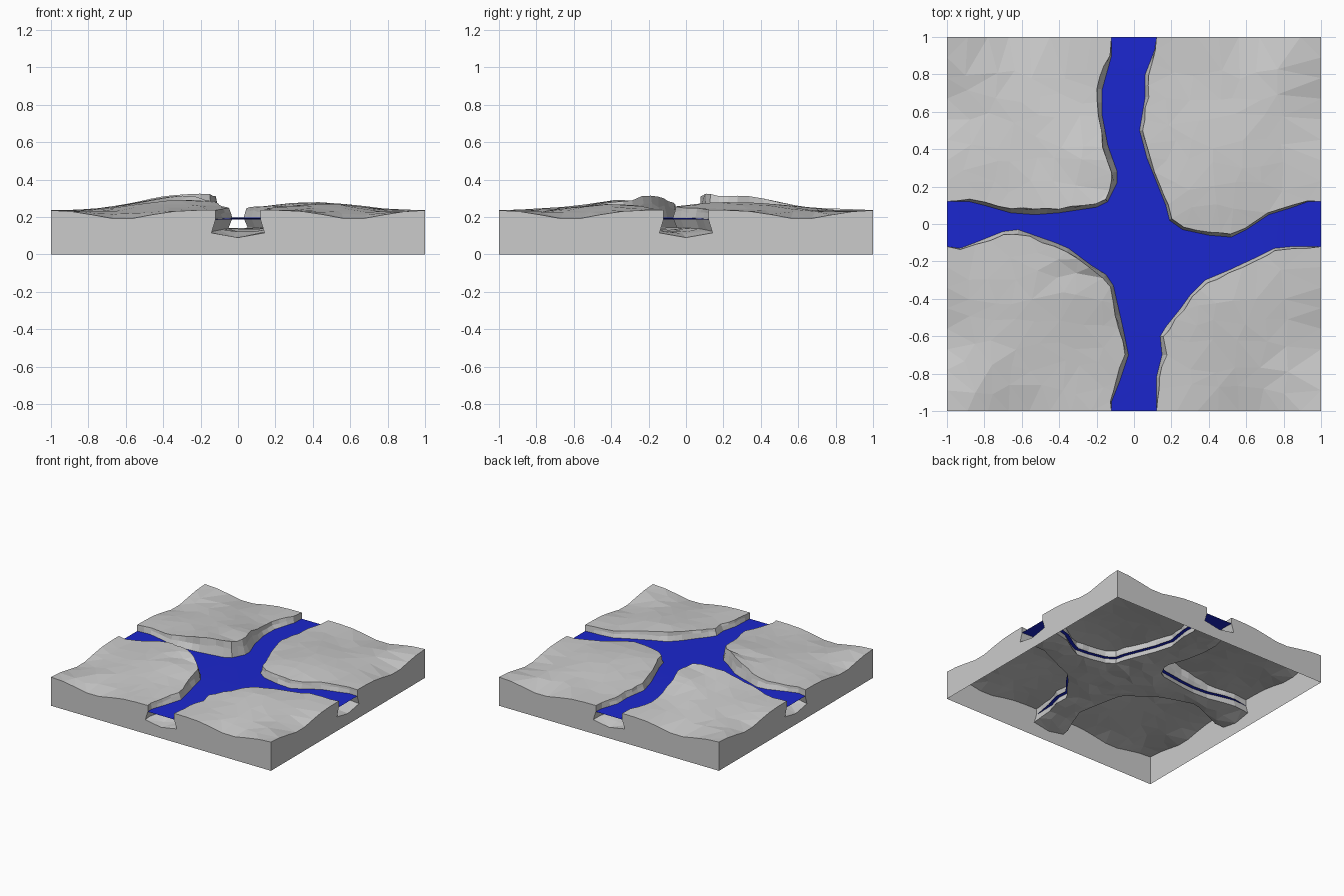
import bpy, bmesh, math, random
from mathutils import Vector, noise
from mathutils.geometry import delaunay_2d_cdt

random.seed(4)
if "Cube" in bpy.data.objects:
    bpy.data.objects.remove(bpy.data.objects["Cube"], do_unlink=True)

WATER_Z, BED_EDGE, BED_Z = 0.186, 0.115, 0.09
GAP, UNDERCUT = 0.12, 0.022


def material(name, color):
    mat = bpy.data.materials.new(name)
    mat.use_nodes = True
    mat.diffuse_color = (*color, 1)
    node = next(n for n in mat.node_tree.nodes if n.type == 'BSDF_PRINCIPLED')
    node.inputs["Base Color"].default_value = (*color, 1)
    node.inputs["Roughness"].default_value = 0.9
    return mat


rock = material("pale_rock", (0.6, 0.6, 0.6))
blue = material("river_blue", (0.011, 0.02, 0.62))

# Shorelines at water level with rim setback; land lies to the left of travel
shores = {
    "back_right": ([(-1, .12), (-.88, .12), (-.8, .1), (-.66, .06), (-.53, .05), (-.4, .06),
                    (-.2, .09), (-.14, .12), (-.09, .22), (-.09, .28), (-.14, .42),
                    (-.17, .58), (-.17, .72), (-.12, .9), (-.12, 1)], 0.024),
    "back_left": ([(.12, 1), (.11, .93), (.06, .8), (.06, .68), (.03, .5), (.07, .35),
                   (.13, .2), (.17, .1), (.19, .02), (.26, -.03), (.4, -.06), (.52, -.07),
                   (.6, -.03), (.72, .05), (.85, .09), (.93, .12), (1, .12)], 0.014),
    "front_left": ([(1, -.12), (.85, -.12), (.75, -.13), (.65, -.18), (.5, -.25), (.38, -.3),
                    (.3, -.38), (.25, -.45), (.17, -.55), (.14, -.6), (.15, -.7),
                    (.12, -.82), (.12, -1)], 0.02),
    "front_right": ([(-.12, -1), (-.12, -.95), (-.08, -.85), (-.03, -.7), (-.06, -.55),
                     (-.09, -.42), (-.11, -.33), (-.15, -.27), (-.23, -.22), (-.35, -.13),
                     (-.42, -.1), (-.62, -.03), (-.7, -.04), (-.85, -.1), (-.93, -.13),
                     (-1, -.12)], 0.02),
}

# Hills as x, y, height, spread
hills = [(-.2, .2, .078, .42), (-.25, -.3, .052, .38), (.42, .3, .043, .35), (.45, -.4, .033, .3)]


def inner(x, y):
    """One in the middle of the tile, falling to zero at its edges."""
    return 1 - max(abs(x), abs(y)) ** 4


def ground(x, y):
    """Rolling land that settles to one repeating wave along the tile edge."""
    m, t = max(abs(x), abs(y)), min(abs(x), abs(y))
    z = 0.237 - 0.048 * math.exp(-((t - .62) / .2) ** 2) * m ** 5
    for hx, hy, height, spread in hills:
        if hx * x > 0 and hy * y > -0.05:
            z += inner(x, y) * height * math.exp(-((x - hx) ** 2 + (y - hy) ** 2) / spread ** 2)
    return z + inner(x, y) * 0.012 * noise.noise(Vector((x * 4, y * 4, 2)))


def water_height(x, y, rim=True):
    return WATER_Z + 0.01 * inner(x, y)


def bed_height(x, y, rim=True):
    """Shallow V at the tile edge, shallower water toward the middle."""
    at_middle = min(abs(x), abs(y)) < 0.01 and max(abs(x), abs(y)) > 0.99
    if rim and not at_middle:
        return BED_EDGE + 0.03 * inner(x, y)
    return BED_Z + 0.045 * inner(x, y) + (0 if rim else random.uniform(-.006, .008))


def make(name, bm, mat):
    mesh = bpy.data.meshes.new(name)
    bm.to_mesh(mesh)
    bm.free()
    mesh.materials.append(mat)
    obj = bpy.data.objects.new(name, mesh)
    bpy.context.collection.objects.link(obj)


def inland(points):
    """Unit directions from the water to the land at each shore point."""
    dirs = []
    last = len(points) - 1
    for i, p in enumerate(points):
        if i in (0, last):
            d = Vector((0, p.y)) if abs(p.x) > 0.99 else Vector((p.x, 0))
        else:
            t = points[i + 1] - points[i - 1]
            d = Vector((-t.y, t.x))
        dirs.append(d.normalized())
    return dirs


def fade(p):
    return min(1, (1 - max(abs(p.x), abs(p.y))) / 0.2)


def fill(name, outline, step, height, mat):
    """Triangulate an outline with scattered inner points, lifted by height."""
    pts = [Vector(p) for p in outline]
    count = len(pts)
    n = int(2 / step)
    for i in range(1, n):
        for j in range(1, n):
            p = Vector((i * step - 1, j * step - 1))
            p += Vector((random.uniform(-.3, .3), random.uniform(-.3, .3))) * step
            if max(abs(p.x), abs(p.y)) < 0.97 and min((p - q).length for q in pts[:count]) > step * .45:
                pts.append(p)
    verts, _, faces, orig, _, _ = delaunay_2d_cdt(pts, [], [list(range(count))], 1, 1e-5)
    bm = bmesh.new()
    made = {}
    for f in faces:
        for k in f:
            if k not in made:
                rim = any(o < count for o in orig[k])
                made[k] = bm.verts.new((*verts[k], height(verts[k].x, verts[k].y, rim)))
        bm.faces.new([made[k] for k in f])
    make(name, bm, mat)


def resample(points, step=0.07):
    out = []
    for a, b in zip(points, points[1:]):
        n = max(1, round((b - a).length / step))
        out += [a.lerp(b, k / n) for k in range(n)]
    return out + [points[-1]]


water_outline, bed_outline = [], []
for name, (coords, slope) in shores.items():
    shore = resample([Vector(c) for c in coords])
    dirs = inland(shore)
    rough = [random.uniform(.6, 1.4) * fade(p) for p in shore]
    rim = [p + d * slope * r for p, d, r in zip(shore, dirs, rough)]
    under = [p + d * UNDERCUT for p, d in zip(shore, dirs)]

    # Bank top, bounded by the cliff rim and two tile edges
    a, b = rim[-1], rim[0]
    corner = Vector((math.copysign(1, a.x + b.x), math.copysign(1, a.y + b.y)))
    edge = [a.lerp(corner, k / 8) for k in range(1, 9)]
    edge += [corner.lerp(b, k / 8) for k in range(1, 8)]
    fill(name + "_bank", rim + edge, 0.12, lambda x, y, r: ground(x, y), rock)

    # Cliff: undercut foot, waterline, broken ledge, rim
    bm = bmesh.new()
    rows = []
    for p, q, u in zip(shore, rim, under):
        top, low = ground(*q), water_height(*p)
        ledge = p.lerp(q, 0.45 + 0.5 * random.random())
        rows.append([bm.verts.new(c) for c in (
            (*u, bed_height(*u)), (*p, low),
            (*ledge, low + (top - low) * random.uniform(.45, .7)), (*q, top))])
    for left, right in zip(rows, rows[1:]):
        for k in range(3):
            bm.faces.new((left[k], right[k], right[k + 1], left[k + 1]))
    make(name + "_cliff", bm, rock)

    # Water reaches a little way under the land
    water_outline += [p + d * 0.03 * fade(p) for p, d in zip(shore, dirs)]
    middle = Vector((a.x, 0)) if abs(a.x) > 0.99 else Vector((0, a.y))
    bed_outline += under + [middle]

fill("river_bed", bed_outline, 0.1, bed_height, rock)
fill("river_water", water_outline, 0.2, water_height, blue)

# Side walls with a channel notch, one per tile edge, open underneath
for side, turn in zip(("front", "left", "back", "right"), range(4)):
    c, s = round(math.cos(turn * math.pi / 2)), round(math.sin(turn * math.pi / 2))
    half = [(1 + (GAP - 1) * k / 8, None) for k in range(9)]
    half += [(GAP, WATER_Z), (GAP + UNDERCUT, BED_EDGE)]
    profile = [(-1, 0), (1, 0)] + half + [(0, BED_Z)] + [(-t, z) for t, z in reversed(half)]
    bm = bmesh.new()
    ring = []
    for t, z in profile:
        x, y = t * c + s, t * s - c
        ring.append(bm.verts.new((x, y, ground(x, y) if z is None else z)))
    bm.faces.new(ring)
    make(side + "_wall", bm, rock)
